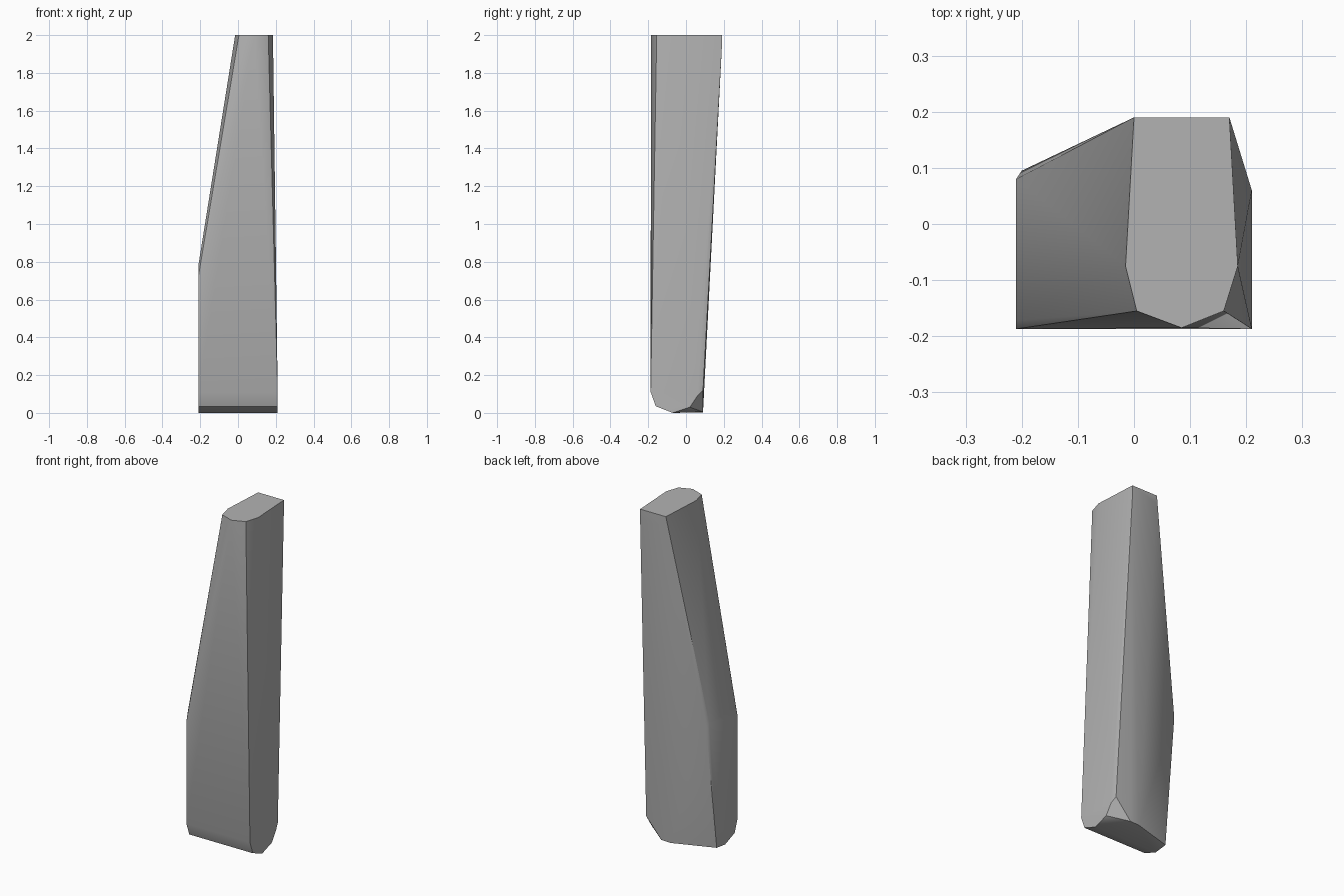
import bpy
import bmesh
import math
from mathutils import Vector

cube = bpy.data.objects.get("Cube")
if cube:
    bpy.data.objects.remove(cube, do_unlink=True)


def flat_material(name, colour):
    material = bpy.data.materials.new(name)
    material.use_nodes = True
    material.diffuse_color = colour
    shader = next(n for n in material.node_tree.nodes if n.type == "BSDF_PRINCIPLED")
    shader.inputs["Base Color"].default_value = colour
    return material


def hull_object(name, points, material):
    """Wrap a tight faceted skin around a few outline points."""
    mesh = bpy.data.meshes.new(name)
    bm = bmesh.new()
    for point in points:
        bm.verts.new(Vector(point))
    result = bmesh.ops.convex_hull(bm, input=bm.verts[:])
    spare = {g for g in result["geom_interior"] + result["geom_unused"]
             if isinstance(g, bmesh.types.BMVert) and not g.link_faces}
    bmesh.ops.delete(bm, geom=list(spare), context="VERTS")
    bmesh.ops.dissolve_limit(bm, angle_limit=math.radians(0.5),
                             verts=bm.verts[:], edges=bm.edges[:])
    bmesh.ops.recalc_face_normals(bm, faces=bm.faces[:])
    bm.to_mesh(mesh)
    bm.free()
    mesh.materials.append(material)
    obj = bpy.data.objects.new(name, mesh)
    bpy.context.collection.objects.link(obj)
    return obj


half_width = 0.21
height = 2.0

# Flat seven-sided top
top_outline = [(0.0, 0.19), (0.17, 0.19), (0.185, -0.075), (0.16, -0.155),
               (0.085, -0.185), (0.005, -0.155), (-0.015, -0.075)]
points = [(x, y, height) for x, y in top_outline]

# Rounded front and underside, shared by both ends
foot_profile = [(-0.187, 0.11), (-0.16, 0.035), (-0.07, 0.0)]
for side in (-1, 1):
    points += [(side * half_width, y, z) for y, z in foot_profile]

# Rounded back corner on the left side
points += [(half_width, 0.02, 0.03), (half_width, 0.06, 0.09), (0.2, 0.09, 0.12)]

# Lower back edge, turning in towards the right side
points += [(0.1, 0.09, 0.005), (0.04, 0.09, 0.003), (-half_width, 0.01, 0.01)]

# Shoulder where the right side starts to slope inwards
points += [(-half_width, -0.187, 0.72), (-half_width, -0.172, 0.78),
           (-half_width, 0.08, 0.78), (-0.2, 0.095, 0.75)]

# Short upright strip below the top at the back
points += [(0.17, 0.19, 1.94), (0.0, 0.19, 1.95)]

stone = flat_material("stone grey", (0.45, 0.45, 0.45, 1.0))
slab = hull_object("stone_slab", points, stone)

# Soften shallow facets and keep the strong edges
bpy.ops.object.select_all(action="DESELECT")
slab.select_set(True)
bpy.context.view_layer.objects.active = slab
bpy.ops.object.shade_smooth_by_angle(angle=math.radians(30))
